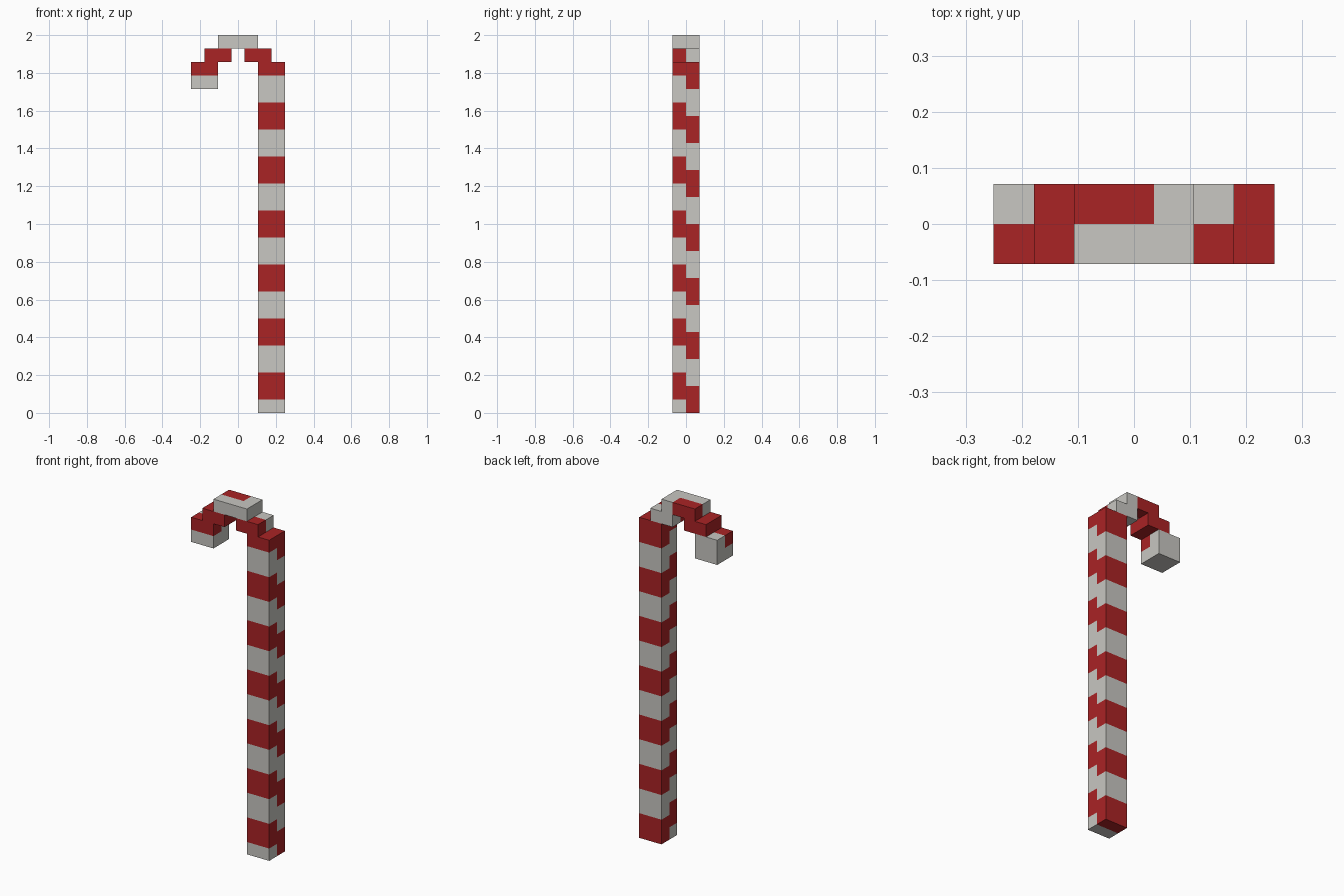
import bpy, bmesh, math
from mathutils import Vector

if "Cube" in bpy.data.objects:
    bpy.data.objects.remove(bpy.data.objects["Cube"])

U = 2 / 28  # block size: the cane is 28 blocks tall, 7 wide, 2 deep


def material(name, rgb):
    m = bpy.data.materials.new(name)
    m.diffuse_color = (*rgb, 1)
    m.use_nodes = True
    m.node_tree.nodes["Principled BSDF"].inputs["Base Color"].default_value = m.diffuse_color
    return m


MATS = [material("off_white", (0.578, 0.571, 0.539)),
        material("candy_red", (0.402, 0.0168, 0.0185))]

# Block runs: first column, last column, first row, last row
RUNS = {
    "cane_shaft": [(5, 6, 0, 25)],
    "cane_hook": [(4, 5, 26, 26), (2, 4, 27, 27), (1, 2, 26, 26), (0, 1, 24, 25)],
}


def cells(runs):
    return {(i, j, k) for a, b, c, d in runs
            for i in range(a, b + 1) for j in (0, 1) for k in range(c, d + 1)}


def is_red(i, j, k):
    if j == 0:                 # front half: two-row bands
        return k % 4 in (1, 2)
    if i >= 4:                 # back half of shaft: bands one row lower
        return k % 4 < 2
    return k >= 26             # back half of hook: stripe runs over the bend


ALL = set().union(*(cells(r) for r in RUNS.values()))


def build(name, runs):
    bm = bmesh.new()
    for cell in sorted(cells(runs)):
        for axis in range(3):
            for side in (-1, 1):
                near = list(cell)
                near[axis] += side
                if tuple(near) in ALL:
                    continue   # only outside faces
                n = Vector((0, 0, 0))
                n[axis] = side / 2
                a = Vector((0, 0, 0))
                a[(axis + 1) % 3] = 0.5
                b = n.cross(a) * 2
                mid = Vector(cell) + Vector((-3, -0.5, 0.5)) + n
                f = bm.faces.new([bm.verts.new((mid + p) * U)
                                  for p in (a + b, b - a, -a - b, a - b)])
                f.material_index = int(is_red(*cell))
    bmesh.ops.remove_doubles(bm, verts=bm.verts, dist=U / 100)
    bmesh.ops.recalc_face_normals(bm, faces=bm.faces)
    # Merge flat areas of one colour
    bmesh.ops.dissolve_limit(bm, angle_limit=math.radians(1), verts=bm.verts,
                             edges=bm.edges, delimit={'MATERIAL'})
    me = bpy.data.meshes.new(name)
    for m in MATS:
        me.materials.append(m)
    bm.to_mesh(me)
    bm.free()
    bpy.context.collection.objects.link(bpy.data.objects.new(name, me))


for part, runs in RUNS.items():
    build(part, runs)
